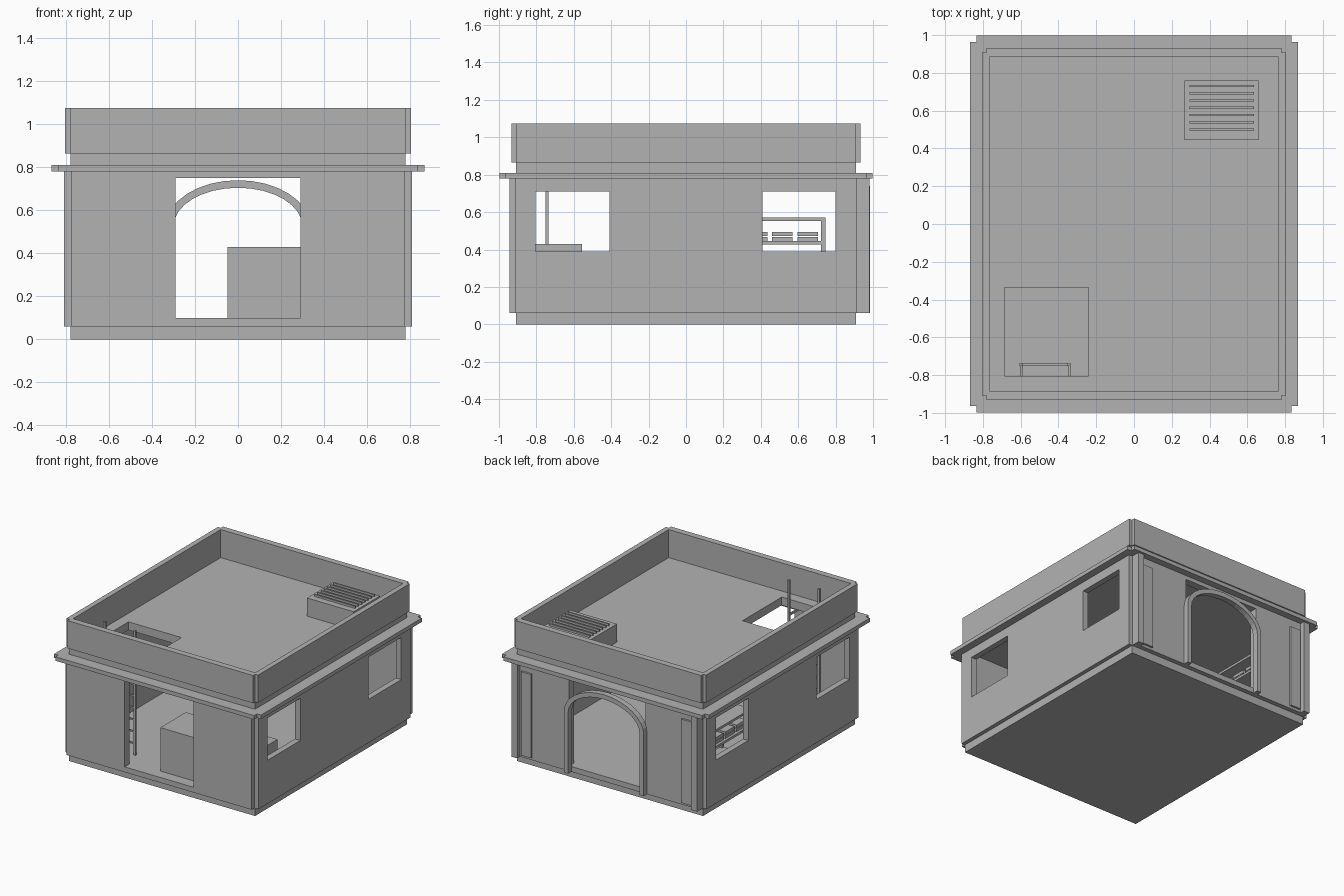
import bpy, bmesh, math

cube = bpy.data.objects.get("Cube")
if cube:
    bpy.data.objects.remove(cube, do_unlink=True)

plaster = bpy.data.materials.new("plain_grey")
plaster.use_nodes = True
GREY = (0.45, 0.45, 0.45, 1)
plaster.diffuse_color = GREY
plaster.node_tree.nodes["Principled BSDF"].inputs["Base Color"].default_value = GREY


def finish(name, bm):
    bmesh.ops.recalc_face_normals(bm, faces=bm.faces)
    mesh = bpy.data.meshes.new(name)
    bm.to_mesh(mesh)
    bm.free()
    mesh.materials.append(plaster)
    ob = bpy.data.objects.new(name, mesh)
    bpy.context.collection.objects.link(ob)
    return ob


def add_box(bm, x, y, z):
    """Add a box given its (low, high) range on each axis."""
    verts = bmesh.ops.create_cube(bm, size=1)["verts"]
    for v in verts:
        for i, (lo, hi) in enumerate((x, y, z)):
            v.co[i] = (lo + hi) / 2 + v.co[i] * (hi - lo)


def boxes(name, *ranges):
    bm = bmesh.new()
    for r in ranges:
        add_box(bm, *r)
    return finish(name, bm)


def notched_slab(name, hx, hy, notch, z):
    """Prism with a rectangular footprint whose corners are notched."""
    bm = bmesh.new()
    points = []
    for sx, sy in ((1, 1), (-1, 1), (-1, -1), (1, -1)):
        corner = [(hx, hy - notch), (hx - notch, hy - notch), (hx - notch, hy)]
        if sx * sy < 0:
            corner.reverse()
        points += [(sx * px, sy * py, z[0]) for px, py in corner]
    face = bm.faces.new([bm.verts.new(p) for p in points])
    top = bmesh.ops.extrude_face_region(bm, geom=[face])["geom"]
    for v in top:
        if isinstance(v, bmesh.types.BMVert):
            v.co.z = z[1]
    return finish(name, bm)


def cut(ob, *ranges):
    """Subtract boxes from an object, leaving no helpers behind."""
    for r in ranges:
        cutter = boxes("cutter", r)
        cutter.hide_render = True
        mod = ob.modifiers.new("opening", "BOOLEAN")
        mod.operation, mod.solver, mod.object = "DIFFERENCE", "EXACT", cutter
        bpy.context.view_layer.update()
        graph = bpy.context.evaluated_depsgraph_get()
        mesh = bpy.data.meshes.new_from_object(ob.evaluated_get(graph))
        ob.modifiers.clear()
        ob.data = mesh
        bpy.data.objects.remove(cutter, do_unlink=True)


def span(h):
    return (-h, h)


INX, INY = 0.765, 0.885
FLOOR, ROOF = 0.10, 0.862

# Foundation and floor
boxes("foundation", (span(0.78), span(0.91), (0, 0.06)))
boxes("floor", (span(INX), span(INY), (0.06, FLOOR)))

# Outer walls with door, rear opening and four windows
walls = notched_slab("walls", 0.81, 0.945, 0.033, (0.06, 0.78))
cut(walls,
    (span(INX), span(INY), (0, 1)),
    (span(0.29), (-1.1, -0.8), (FLOOR, 0.75)),
    (span(0.32), (0.8, 1.1), (FLOOR, 0.75)),
    (span(1), (-0.805, -0.41), (0.39, 0.71)),
    (span(1), (0.41, 0.80), (0.39, 0.71)))

# Cornice, parapet and roof
room = (span(INX), span(INY), (0, 2))
cornice = notched_slab("cornice", 0.868, 0.998, 0.034, (0.78, 0.81))
cut(cornice, room)
boxes_band = boxes("parapet_base", (span(0.78), span(0.91), (0.81, 0.865)))
cut(boxes_band, room)
parapet = notched_slab("parapet", 0.805, 0.933, 0.025, (0.865, 1.075))
cut(parapet, room)
roof = boxes("roof", (span(INX), span(INY), (0.80, ROOF)))
cut(roof, ((-0.685, -0.24), (-0.805, -0.335), (0.5, 1.5)))

# Rear corner posts and raised panels
for side, s in (("left", 1), ("right", -1)):
    boxes(side + "_rear_post",
          (sorted((s * 0.73, s * 0.78)), (0.91, 0.98), (0.06, 0.78)))
    boxes(side + "_rear_panel",
          (sorted((s * 0.63, s * 0.715)), (0.94, 0.96), (0.08, 0.715)))

# Rear arch surround: two legs joined by a half ellipse
STEPS = 16
angles = [math.pi * i / STEPS for i in range(STEPS + 1)]


def arch_line(a, b):
    curve = [(a * math.cos(t), 0.525 + b * math.sin(t)) for t in angles]
    return [(a, 0.06)] + curve + [(-a, 0.06)]


bm = bmesh.new()
rings = []
for y in (0.94, 0.985):
    for a, b in ((0.30, 0.18), (0.335, 0.215)):
        rings.append([bm.verts.new((x, y, z)) for x, z in arch_line(a, b)])
loop = [rings[0], rings[1], rings[3], rings[2]]
for r, q in zip(loop, loop[1:] + loop[:1]):
    for i in range(len(r) - 1):
        bm.faces.new((r[i], r[i + 1], q[i + 1], q[i]))
for end in (0, -1):
    bm.faces.new([r[end] for r in loop])
finish("rear_arch", bm)

# Counter inside the front door
boxes("counter", ((-0.05, 0.72), (-0.86, -0.555), (FLOOR, 0.43)))

# Ladder up through the roof hatch
RAILS = (-0.597, -0.343)
boxes("ladder_rails", *[((x - 0.008, x + 0.008), (-0.752, -0.736), (FLOOR, 1.045))
                        for x in RAILS])
boxes("ladder_rungs", *[(RAILS, (-0.748, -0.738), (z, z + 0.012))
                        for z in [0.18 + 0.09 * i for i in range(7)]])
boxes("ladder_brackets", *[((x - 0.006, x + 0.006), (-INY, -0.745), (0.77, 0.785))
                           for x in RAILS])

# Storage rack with stacked crates by the side wall
RX, RY = (-0.75, -0.5), (0.29, 0.745)
boxes("rack_shelves", *[(RX, RY, (z, z + 0.018)) for z in (0.20, 0.427, 0.553)])
boxes("rack_posts", *[((x, x + 0.022), (y, y + 0.022), (FLOOR, 0.56))
                      for x in (RX[0], RX[1] - 0.022)
                      for y in (RY[0], RY[1] - 0.022)])
for i in range(3):
    y = 0.325 + 0.135 * i
    boxes("crate_%d" % (i + 1),
          ((-0.73, -0.52), (y, y + 0.11), (0.445, 0.468)),
          ((-0.73, -0.52), (y, y + 0.11), (0.472, 0.495)))

# Rooftop air unit with slatted grille
boxes("air_unit", ((0.268, 0.66), (0.445, 0.76), (ROOF, 1.0)))
boxes("air_unit_slats", *[((0.295, 0.635), (y - 0.006, y + 0.006), (0.995, 1.015))
                          for y in [0.5 + 0.0385 * i for i in range(7)]])
